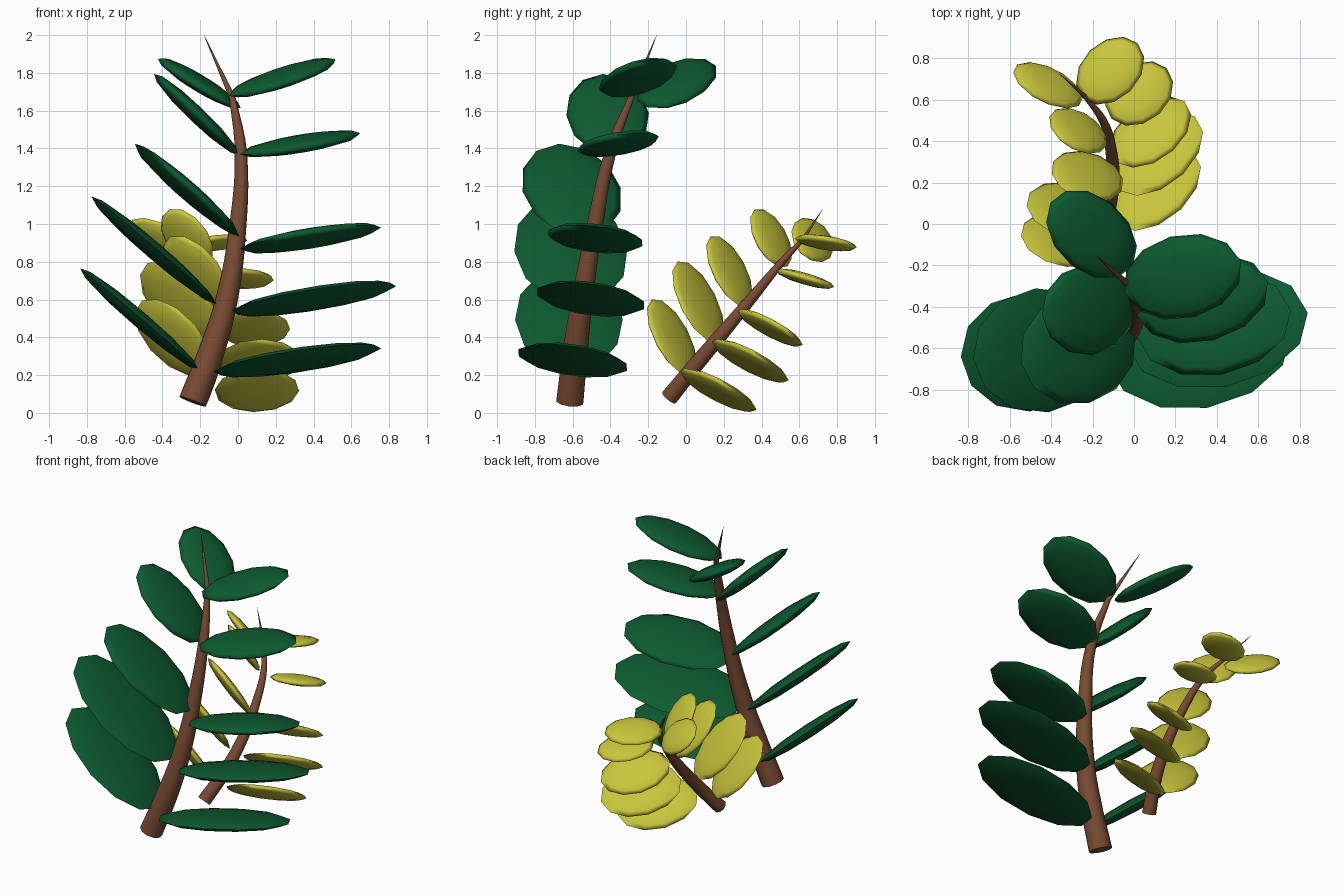
import bpy, bmesh, math
from mathutils import Vector, Matrix

if "Cube" in bpy.data.objects:
    bpy.data.objects.remove(bpy.data.objects["Cube"])


def material(name, rgb):
    m = bpy.data.materials.new(name)
    m.diffuse_color = (*rgb, 1)
    m.use_nodes = True
    m.node_tree.nodes["Principled BSDF"].inputs["Base Color"].default_value = m.diffuse_color
    return m


GREEN = material("dark green leaf", (0.004, 0.105, 0.03))
YELLOW = material("yellow green leaf", (0.58, 0.56, 0.045))
BROWN = material("brown bark", (0.19, 0.07, 0.032))


def smooth(obj, degrees):
    bpy.ops.object.select_all(action='DESELECT')
    obj.select_set(True)
    bpy.context.view_layer.objects.active = obj
    bpy.ops.object.shade_smooth_by_angle(angle=math.radians(degrees))


def stem(name, points, radius):
    """Curved stem that tapers to a point."""
    cu = bpy.data.curves.new(name, 'CURVE')
    cu.dimensions = '3D'
    cu.bevel_depth = radius
    cu.bevel_resolution = 3
    cu.resolution_u = 5
    cu.use_fill_caps = True
    sp = cu.splines.new('BEZIER')
    last = len(points) - 1
    sp.bezier_points.add(last)
    for i, (bp, p) in enumerate(zip(sp.bezier_points, points)):
        bp.co = p
        # the top of the stem is made of straight pieces
        bp.handle_left_type = bp.handle_right_type = 'VECTOR' if i > last - 2 else 'AUTO'
        bp.radius = max(1 - (i / last) ** 1.4, 0.01)
    obj = bpy.data.objects.new(name, cu)
    bpy.context.collection.objects.link(obj)
    bpy.ops.object.select_all(action='DESELECT')
    obj.select_set(True)
    bpy.context.view_layer.objects.active = obj
    bpy.ops.object.convert(target='MESH')
    obj = bpy.context.object
    obj.data.materials.clear()
    obj.data.materials.append(BROWN)
    smooth(obj, 40)


def leaf(name, root, tip, half_width, slope, thick, mat):
    """Flat oval leaf from root to tip; slope tilts its width (z per y)."""
    root, tip = Vector(root), Vector(tip)
    u = (tip - root) / 2
    w = Vector((-(u.y + slope * u.z) / u.x, 1, slope)).normalized()
    n = u.normalized().cross(w)
    rot = Matrix((u, w * half_width, n * thick)).transposed().to_4x4()
    bm = bmesh.new()
    bmesh.ops.create_uvsphere(bm, u_segments=12, v_segments=6, radius=1.02)
    bm.transform(Matrix.Translation((root + tip) / 2) @ rot)
    bmesh.ops.recalc_face_normals(bm, faces=bm.faces)
    me = bpy.data.meshes.new(name)
    bm.to_mesh(me)
    bm.free()
    me.materials.append(mat)
    obj = bpy.data.objects.new(name, me)
    bpy.context.collection.objects.link(obj)
    smooth(obj, 120)


# Tall plant: stem
stem("tall_stem", [(-0.24, -0.615, 0.06), (-0.135, -0.585, 0.34),
                   (-0.06, -0.55, 0.6), (-0.005, -0.49, 0.95), (0.015, -0.4, 1.38),
                   (-0.03, -0.29, 1.67), (-0.18, -0.155, 2.0)], 0.075)

# Tall plant: leaves, each as root, tip, half width, slope
tall_right = [
    ((-0.12, -0.67, 0.22), (0.75, -0.53, 0.34), 0.29, -0.2),
    ((-0.03, -0.58, 0.54), (0.83, -0.43, 0.67), 0.285, -0.2),
    ((0.02, -0.54, 0.87), (0.75, -0.42, 0.98), 0.25, -0.17),
    ((0.02, -0.44, 1.37), (0.64, -0.28, 1.48), 0.205, 0.07),
    ((-0.04, -0.33, 1.68), (0.51, -0.18, 1.87), 0.2, 0.1)]
tall_left = [
    ((-0.21, -0.60, 0.23), (-0.83, -0.64, 0.76), 0.28, 0.01),
    ((-0.12, -0.57, 0.58), (-0.77, -0.65, 1.14), 0.295, 0.02),
    ((0, -0.54, 0.94), (-0.54, -0.67, 1.42), 0.26, 0.04),
    ((0, -0.39, 1.37), (-0.44, -0.44, 1.79), 0.215, 0.03),
    ((-0.01, -0.2, 1.62), (-0.40, 0.1, 1.87), 0.18, -0.25)]

# Short plant: stem
stem("short_stem", [(-0.20, -0.09, 0.08), (-0.14, 0.04, 0.24),
                    (-0.105, 0.2, 0.43), (-0.11, 0.35, 0.61), (-0.15, 0.5, 0.79),
                    (-0.24, 0.62, 0.92), (-0.36, 0.725, 1.08)], 0.046)

# Short plant: leaves
short_right = [
    ((-0.08, -0.005, 0.18), (0.28, 0.345, 0.06), 0.185, -1.0),
    ((-0.07, 0.165, 0.335), (0.29, 0.515, 0.215), 0.185, -1.0),
    ((-0.08, 0.30, 0.505), (0.24, 0.59, 0.395), 0.16, -0.9),
    ((-0.105, 0.51, 0.74), (0.155, 0.75, 0.68), 0.14, -0.35),
    ((-0.245, 0.61, 0.905), (0.015, 0.87, 0.895), 0.14, -0.35)]
short_left = [
    ((-0.185, -0.025, 0.21), (-0.505, -0.125, 0.59), 0.18, -0.55),
    ((-0.145, 0.115, 0.385), (-0.475, 0.015, 0.79), 0.19, -0.55),
    ((-0.095, 0.28, 0.57), (-0.355, 0.18, 0.93), 0.165, -0.45),
    ((-0.18, 0.49, 0.775), (-0.36, 0.41, 1.075), 0.15, -0.35),
    ((-0.25, 0.61, 0.845), (-0.58, 0.73, 0.985), 0.13, -1.0)]

for label, leaves, thick, mat in (("tall_right_leaf", tall_right, 0.042, GREEN),
                                  ("tall_left_leaf", tall_left, 0.042, GREEN),
                                  ("short_right_leaf", short_right, 0.03, YELLOW),
                                  ("short_left_leaf", short_left, 0.03, YELLOW)):
    for i, spec in enumerate(leaves, 1):
        leaf(f"{label}_{i}", *spec, thick, mat)
